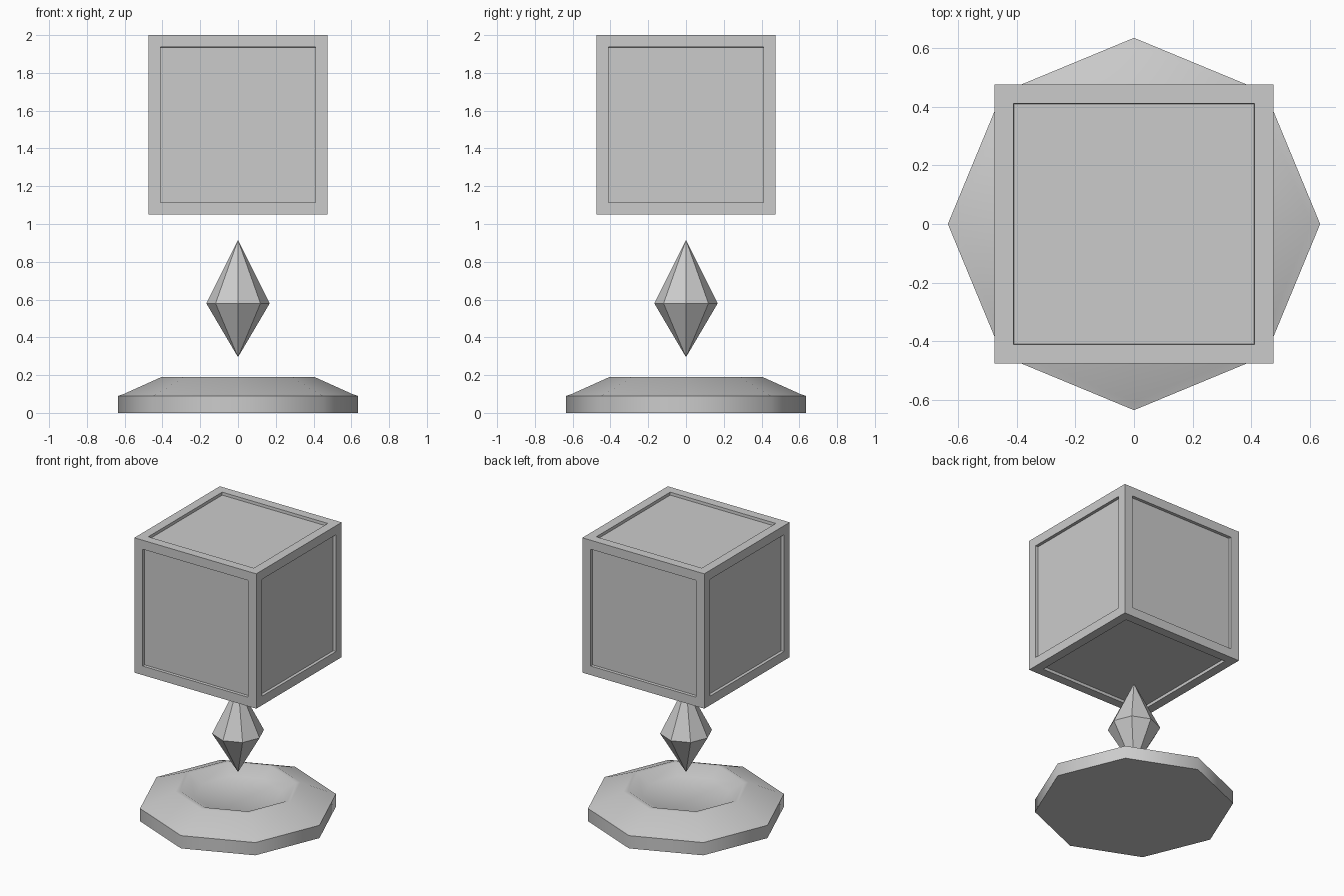
import bpy, bmesh
from math import cos, sin, pi, radians

if "Cube" in bpy.data.objects:
    bpy.data.objects.remove(bpy.data.objects["Cube"])


def new_object(name, bm):
    bmesh.ops.recalc_face_normals(bm, faces=bm.faces[:])
    mesh = bpy.data.meshes.new(name)
    bm.to_mesh(mesh)
    bm.free()
    ob = bpy.data.objects.new(name, mesh)
    bpy.context.collection.objects.link(ob)
    return ob


def lathe(name, profile, sides=8):
    """Turn a (radius, z) profile into a closed low-poly solid."""
    bm = bmesh.new()
    rings = []
    for r, z in profile:
        n = sides if r > 0 else 1
        rings.append([bm.verts.new((r * cos(2 * pi * i / sides),
                                    r * sin(2 * pi * i / sides), z))
                      for i in range(n)])
    for a, b in zip(rings, rings[1:]):
        for i in range(sides):
            j = (i + 1) % sides
            if len(a) == 1:
                bm.faces.new((a[0], b[j], b[i]))
            elif len(b) == 1:
                bm.faces.new((a[i], a[j], b[0]))
            else:
                bm.faces.new((a[i], a[j], b[j], b[i]))
    for ring in (rings[0], rings[-1]):
        if len(ring) > 1:
            bm.faces.new(ring)
    return new_object(name, bm)


# Octagonal pedestal with a chamfered rim and a shallow dish on top
pedestal = lathe("pedestal", [(0.635, 0.0), (0.635, 0.09), (0.605, 0.10),
                              (0.405, 0.19), (0.375, 0.19), (0.28, 0.14)])
bpy.context.view_layer.objects.active = pedestal
pedestal.select_set(True)
bpy.ops.object.shade_smooth_by_angle(angle=radians(50))

# Floating faceted crystal
lathe("crystal", [(0.0, 0.295), (0.168, 0.58), (0.0, 0.915)])

# Floating cube with a recessed panel on every face
bm = bmesh.new()
bmesh.ops.create_cube(bm, size=0.95)
panels = bm.faces[:]
bmesh.ops.inset_individual(bm, faces=panels, thickness=0.09)
bmesh.ops.inset_individual(bm, faces=panels, thickness=0.002, depth=-0.02)
bmesh.ops.translate(bm, verts=bm.verts[:], vec=(0, 0, 1.525))
new_object("panelled_cube", bm)
